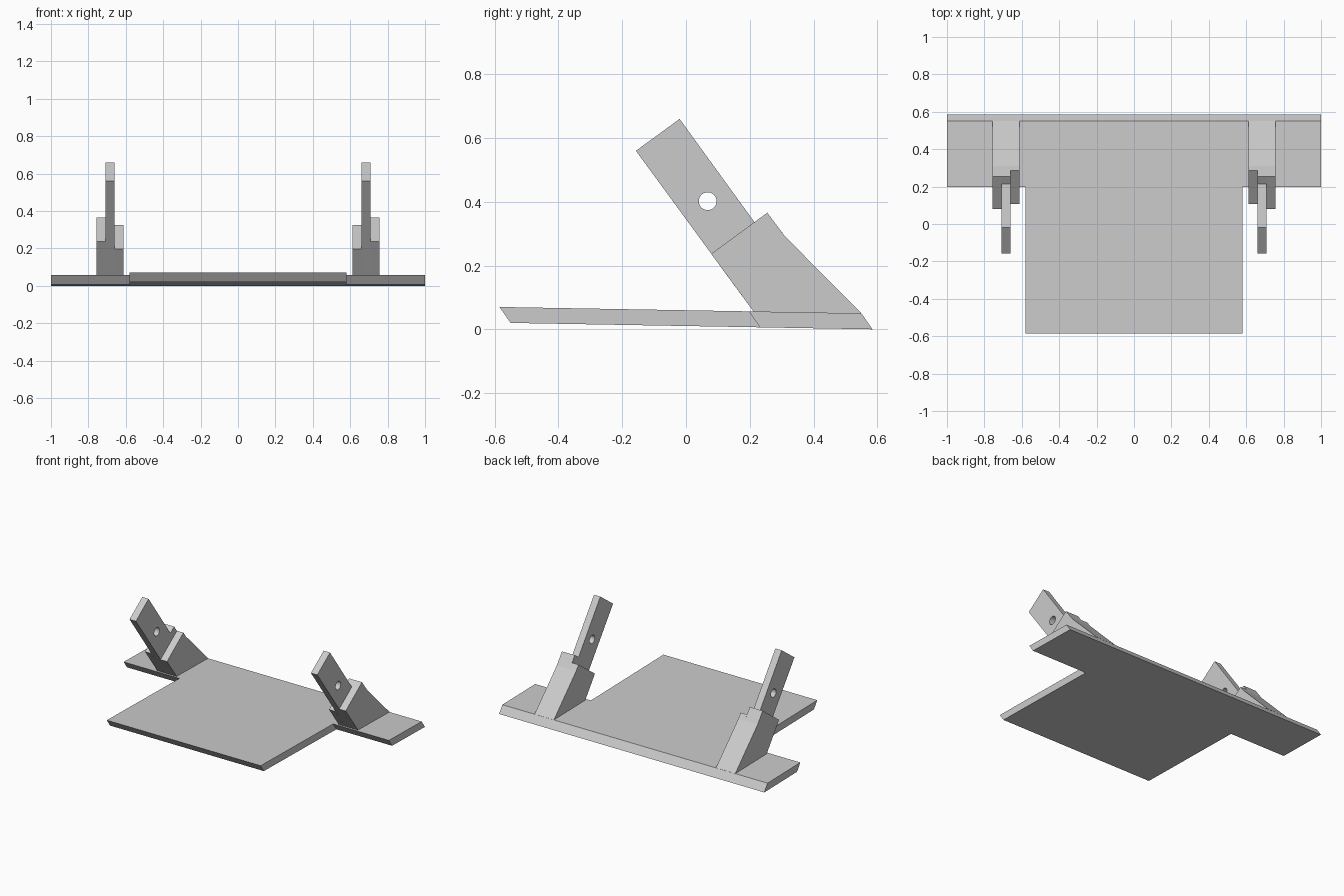
import bpy
import bmesh
import math
from mathutils import Vector

cube = bpy.data.objects.get("Cube")
if cube:
    bpy.data.objects.remove(cube, do_unlink=True)

# Single grey finish
GREY = (0.6, 0.6, 0.6, 1.0)
grey = bpy.data.materials.new("light_grey")
grey.use_nodes = True
grey.diffuse_color = GREY
grey.node_tree.nodes["Principled BSDF"].inputs["Base Color"].default_value = GREY


def prism(name, outline, offset):
    """Extrude a flat outline along an offset vector into a closed solid."""
    bm = bmesh.new()
    face = bm.faces.new([bm.verts.new(p) for p in outline])
    extruded = bmesh.ops.extrude_face_region(bm, geom=[face], use_keep_orig=True)
    moved = [v for v in extruded["geom"] if isinstance(v, bmesh.types.BMVert)]
    bmesh.ops.translate(bm, verts=moved, vec=Vector(offset))
    bmesh.ops.recalc_face_normals(bm, faces=bm.faces)
    mesh = bpy.data.meshes.new(name)
    bm.to_mesh(mesh)
    bm.free()
    mesh.materials.append(grey)
    obj = bpy.data.objects.new(name, mesh)
    bpy.context.collection.objects.link(obj)
    return obj


def side_plate(name, profile, x0, x1, side):
    """Extrude a (y, z) profile between two x positions on one side."""
    outline = [(side * x0, y, z) for y, z in profile]
    return prism(name, outline, (side * (x1 - x0), 0, 0))


def drill(obj, y, z, radius):
    """Cut a round hole along x."""
    bpy.ops.mesh.primitive_cylinder_add(vertices=32, radius=radius, depth=3,
                                        location=(0, y, z),
                                        rotation=(0, math.pi / 2, 0))
    cutter = bpy.context.object
    cutter.hide_render = True
    cutter.data.materials.append(grey)
    mod = obj.modifiers.new("hole", "BOOLEAN")
    mod.operation = "DIFFERENCE"
    mod.solver = "EXACT"
    mod.object = cutter
    bpy.context.view_layer.objects.active = obj
    bpy.ops.object.modifier_apply(modifier=mod.name)
    bpy.data.objects.remove(cutter, do_unlink=True)


# T-shaped base slab, slightly tilted, with slanted front and back edges
def on_top(x, y):
    return (x, y, 0.06 - 0.0176 * y)


half_t = [(0.58, -0.585), (0.58, 0.197), (1.0, 0.197), (1.0, 0.55)]
tee = half_t + [(-x, y) for x, y in reversed(half_t)]
prism("base_plate", [on_top(x, y) for x, y in tee], (0, 0.035, -0.05))

# Bracket profiles in (y, z), sharing the same foot and rear slope
foot = [(0.54, 0.045), (0.22, 0.045)]
slope = [(0.31, 0.292), (0.55, 0.051)]
arm_profile = [(-0.157, 0.56), (-0.02, 0.66), (0.215, 0.336),
               (0.255, 0.366)] + slope + foot
outer_profile = [(0.079, 0.237), (0.255, 0.366)] + slope + foot
inner_profile = [(0.108, 0.197), (0.285, 0.326)] + slope + foot

# Mirrored pair of brackets: drilled arm between a tall and a short cheek
for label, side in (("left", 1), ("right", -1)):
    arm = side_plate(label + "_arm", arm_profile, 0.66, 0.708, side)
    drill(arm, 0.068, 0.402, 0.028)
    side_plate(label + "_outer_cheek", outer_profile, 0.708, 0.757, side)
    side_plate(label + "_inner_cheek", inner_profile, 0.611, 0.66, side)
